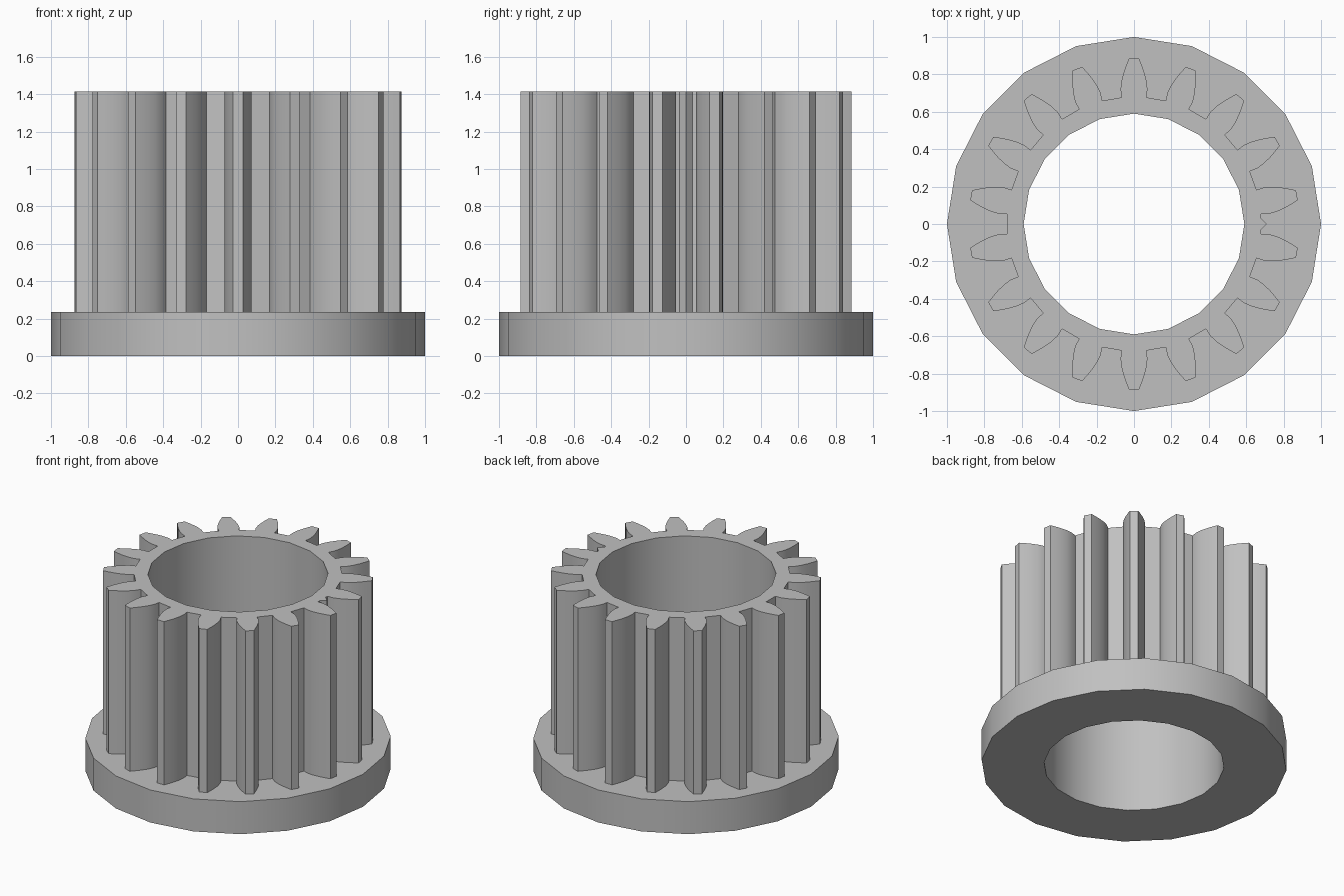
import bpy, bmesh, math

if "Cube" in bpy.data.objects:
    bpy.data.objects.remove(bpy.data.objects["Cube"])

TEETH = 18
FLANGE_Z, TOP_Z = 0.235, 1.415
# Half of one tooth, root to tip: (distance from axis, half width)
FLANK = [(0.677, 0.066), (0.72, 0.072), (0.765, 0.067),
         (0.81, 0.055), (0.85, 0.041), (0.884, 0.027)]


def circle(radius, sides=20):
    return [(radius * math.cos(2 * math.pi * i / sides),
             radius * math.sin(2 * math.pi * i / sides)) for i in range(sides)]


def gear_profile():
    points = []
    for i in range(TEETH):
        a = math.radians(10) + 2 * math.pi * i / TEETH
        c, s = math.cos(a), math.sin(a)
        tooth = [(r, -w) for r, w in FLANK] + [(r, w) for r, w in reversed(FLANK)]
        points += [(r * c - w * s, r * s + w * c) for r, w in tooth]
    # Small locating ridge in the gap on the +x side
    return points + [(0.676, -0.035), (0.711, 0.0), (0.676, 0.035)]


bm = bmesh.new()


def ring(points, z):
    verts = [bm.verts.new((x, y, z)) for x, y in points]
    edges = [bm.edges.new((v, verts[(i + 1) % len(verts)])) for i, v in enumerate(verts)]
    return verts, edges


def wall(low, high):
    a, b = low[0], high[0]
    for i in range(len(a)):
        j = (i + 1) % len(a)
        bm.faces.new((a[i], a[j], b[j], b[i]))


def cap(outer, inner):
    bmesh.ops.triangle_fill(bm, edges=outer[1] + inner[1], use_beauty=True)


# Rings of the flange, the toothed sleeve and the bore
rim_low, rim_high = ring(circle(1.0), 0), ring(circle(1.0), FLANGE_Z)
gear_low, gear_high = ring(gear_profile(), FLANGE_Z), ring(gear_profile(), TOP_Z)
bore_low, bore_high = ring(circle(0.59), 0), ring(circle(0.59), TOP_Z)

# Flange rim, teeth and bore walls
wall(rim_low, rim_high)
wall(gear_low, gear_high)
wall(bore_low, bore_high)
# Underside, flange top and sleeve top
cap(rim_low, bore_low)
cap(rim_high, gear_low)
cap(gear_high, bore_high)
bmesh.ops.recalc_face_normals(bm, faces=bm.faces[:])

mesh = bpy.data.meshes.new("flanged_pinion")
bm.to_mesh(mesh)
bm.free()
pinion = bpy.data.objects.new("flanged_pinion", mesh)
bpy.context.collection.objects.link(pinion)

# Single grey colour
grey = bpy.data.materials.new("grey")
grey.diffuse_color = (0.53, 0.53, 0.53, 1)
grey.use_nodes = True
grey.node_tree.nodes["Principled BSDF"].inputs["Base Color"].default_value = grey.diffuse_color
mesh.materials.append(grey)

# Smooth curved walls, sharp corners
bpy.context.view_layer.objects.active = pinion
pinion.select_set(True)
bpy.ops.object.shade_smooth_by_angle(angle=math.radians(30))
